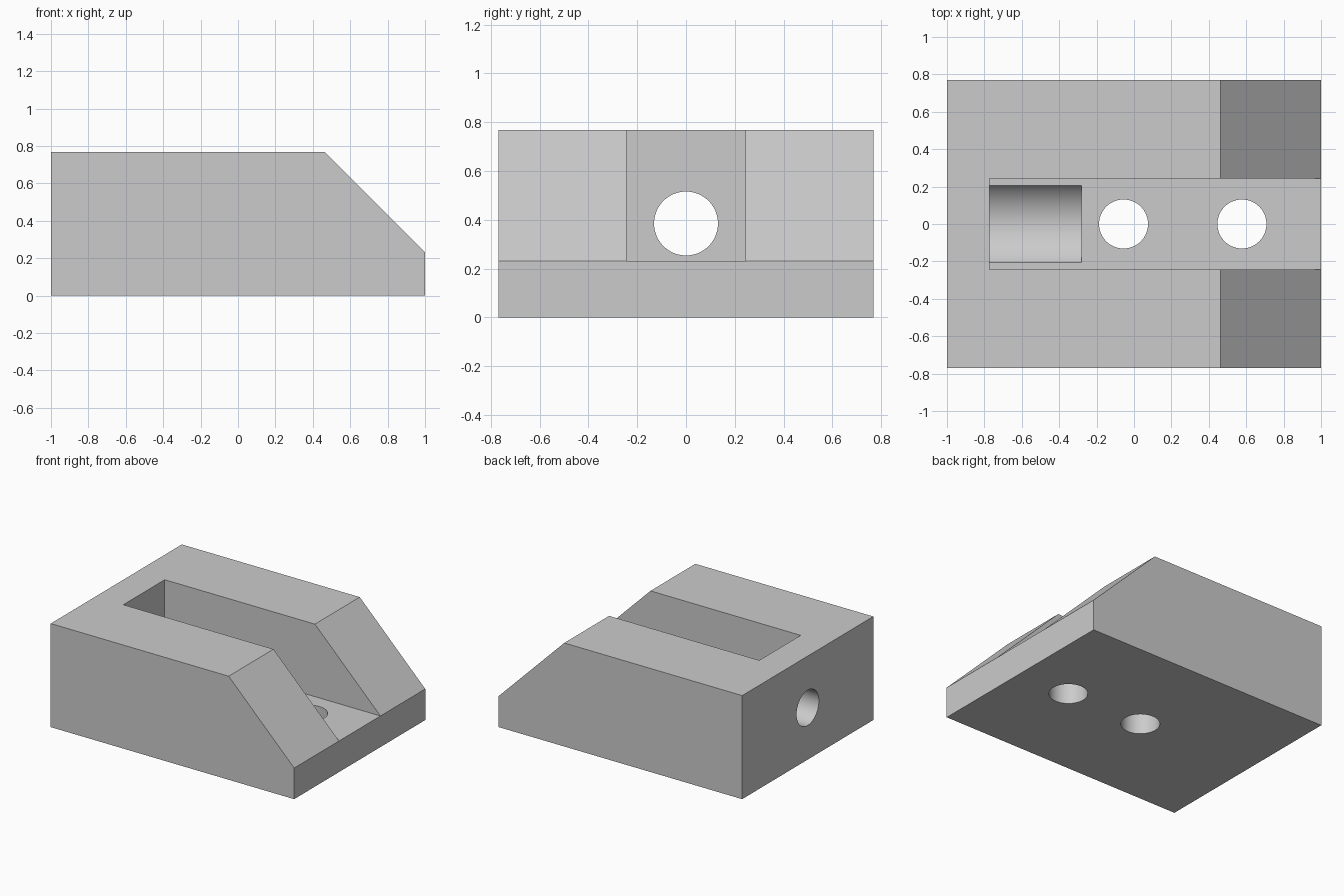
import bpy, bmesh, math
from mathutils import Matrix

cube = bpy.data.objects.get("Cube")
if cube:
    bpy.data.objects.remove(cube, do_unlink=True)

HALF_W, HEIGHT, FLOOR = 0.769, 0.769, 0.231
SLOT_HALF, SLOT_END = 0.243, -0.772
BORE_Z, HOLE_R = 0.385, 0.131

grey = bpy.data.materials.new("light_grey")
grey.use_nodes = True
colour = (0.6, 0.6, 0.6, 1)
grey.diffuse_color = colour
grey.node_tree.nodes["Principled BSDF"].inputs["Base Color"].default_value = colour


def add_object(name, bm):
    bmesh.ops.recalc_face_normals(bm, faces=bm.faces)
    mesh = bpy.data.meshes.new(name)
    bm.to_mesh(mesh)
    bm.free()
    mesh.materials.append(grey)
    obj = bpy.data.objects.new(name, mesh)
    bpy.context.collection.objects.link(obj)
    return obj


def prism(name, profile, half):
    """Extrude an x-z profile from -half to half along y."""
    bm = bmesh.new()
    face = bm.faces.new([bm.verts.new((x, -half, z)) for x, z in profile])
    ext = bmesh.ops.extrude_face_region(bm, geom=[face])["geom"]
    verts = [v for v in ext if isinstance(v, bmesh.types.BMVert)]
    bmesh.ops.translate(bm, verts=verts, vec=(0, 2 * half, 0))
    return add_object(name, bm)


def rod(name, radius, length, centre, along_x=False):
    bm = bmesh.new()
    turn = Matrix.Rotation(math.pi / 2, 4, "Y") if along_x else Matrix()
    bmesh.ops.create_cone(bm, cap_ends=True, segments=64, radius1=radius,
                          radius2=radius, depth=length,
                          matrix=Matrix.Translation(centre) @ turn)
    return add_object(name, bm)


# Block with a sloped end
block = prism("slotted_block", [(-1, 0), (1, 0), (1, FLOOR),
                                (0.462, HEIGHT), (-1, HEIGHT)], HALF_W)

# Slot, counterbore, end bore and two floor holes
cutters = [
    prism("slot_cutter", [(SLOT_END, FLOOR), (1.2, FLOOR),
                          (1.2, 1), (SLOT_END, 1)], SLOT_HALF),
    rod("counterbore_cutter", 0.257, 0.492, (SLOT_END + 0.246, 0, BORE_Z), True),
    rod("end_bore_cutter", HOLE_R, 0.6, (-0.9, 0, BORE_Z), True),
    rod("inner_hole_cutter", HOLE_R, 0.6, (-0.056, 0, 0.1)),
    rod("outer_hole_cutter", HOLE_R, 0.6, (0.577, 0, 0.1)),
]
bpy.ops.object.select_all(action="DESELECT")
bpy.context.view_layer.objects.active = block
block.select_set(True)
for cutter in cutters:
    cutter.hide_render = True
    mod = block.modifiers.new(cutter.name, "BOOLEAN")
    mod.operation = "DIFFERENCE"
    mod.solver = "EXACT"
    mod.object = cutter
    bpy.ops.object.modifier_apply(modifier=mod.name)
    bpy.data.objects.remove(cutter, do_unlink=True)

# Round bores, crisp edges
bpy.ops.object.shade_smooth_by_angle(angle=math.radians(15))
